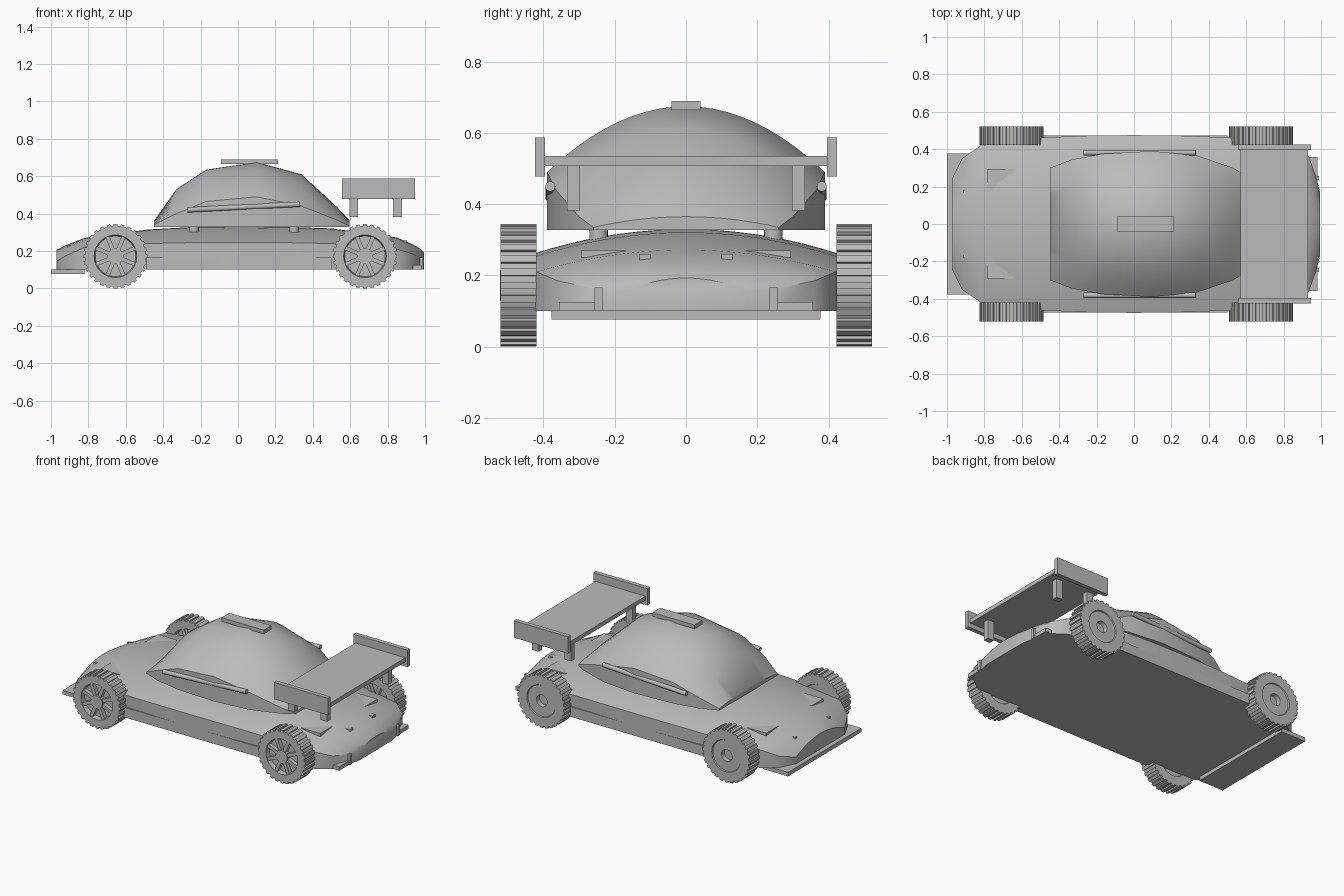
import bpy, bmesh, math
from mathutils import Matrix, Vector

if "Cube" in bpy.data.objects:
    bpy.data.objects.remove(bpy.data.objects["Cube"])

GREY = (0.5, 0.5, 0.5, 1)
mat = bpy.data.materials.new("plain grey")
mat.use_nodes = True
mat.diffuse_color = GREY
mat.node_tree.nodes["Principled BSDF"].inputs["Base Color"].default_value = GREY


def finish(name, bm, smooth=None):
    bmesh.ops.recalc_face_normals(bm, faces=bm.faces)
    me = bpy.data.meshes.new(name)
    bm.to_mesh(me)
    bm.free()
    me.materials.append(mat)
    ob = bpy.data.objects.new(name, me)
    bpy.context.collection.objects.link(ob)
    if smooth:
        bpy.ops.object.select_all(action='DESELECT')
        ob.select_set(True)
        bpy.context.view_layer.objects.active = ob
        bpy.ops.object.shade_smooth_by_angle(angle=math.radians(smooth))
    return ob


def add_box(bm, x, y, z, turn=None):
    """Box from (low, high) ranges, optionally transformed."""
    size = [b - a for a, b in (x, y, z)]
    mid = [(a + b) / 2 for a, b in (x, y, z)]
    m = Matrix.Translation(mid) @ Matrix.Diagonal((*size, 1))
    bmesh.ops.create_cube(bm, size=1, matrix=turn @ m if turn else m)


def box(name, x, y, z):
    bm = bmesh.new()
    add_box(bm, x, y, z)
    return finish(name, bm)


def pair(name, x, y, z):
    """The same box on both sides of the car."""
    box("left_" + name, x, y, z)
    box("right_" + name, x, (-y[1], -y[0]), z)


def loft(name, base, stations, smooth, n=20):
    """Shell with upright sides and a parabolic top: x, half width, shoulder, crest."""
    bm = bmesh.new()
    rings = []
    for x, w, s, h in stations:
        ring = [bm.verts.new((x, -w, base))]
        for i in range(n + 1):
            t = 2 * i / n - 1
            ring.append(bm.verts.new((x, w * t, h - (h - s) * t * t)))
        ring.append(bm.verts.new((x, w, base)))
        rings.append(ring)
    for a, b in zip(rings, rings[1:]):
        for i in range(len(a)):
            j = (i + 1) % len(a)
            bm.faces.new((a[i], a[j], b[j], b[i]))
    bm.faces.new(rings[0])
    bm.faces.new(rings[-1])
    return finish(name, bm, smooth)


def rod(name, a, b, r, sides=16):
    a, b = Vector(a), Vector(b)
    d = b - a
    bm = bmesh.new()
    m = Matrix.Translation((a + b) / 2) @ d.to_track_quat('Z', 'Y').to_matrix().to_4x4()
    bmesh.ops.create_cone(bm, cap_ends=True, segments=sides, radius1=r, radius2=r,
                          depth=d.length, matrix=m)
    return finish(name, bm, 40)


# Body shell and canopy
loft("body", 0.1, [
    (-0.97, 0.25, 0.145, 0.205), (-0.92, 0.35, 0.175, 0.232), (-0.82, 0.42, 0.22, 0.27),
    (-0.48, 0.463, 0.24, 0.315), (-0.25, 0.472, 0.245, 0.328), (0, 0.475, 0.245, 0.33),
    (0.25, 0.472, 0.245, 0.329), (0.5, 0.463, 0.24, 0.321), (0.85, 0.42, 0.21, 0.272),
    (0.935, 0.36, 0.185, 0.235), (0.975, 0.25, 0.162, 0.212), (0.995, 0.17, 0.155, 0.193)], 35)
loft("canopy", 0.328, [
    (-0.45, 0.30, 0.34, 0.36), (-0.33, 0.345, 0.40, 0.53), (-0.17, 0.375, 0.465, 0.635),
    (0.1, 0.39, 0.49, 0.675), (0.34, 0.365, 0.44, 0.61), (0.53, 0.30, 0.365, 0.435),
    (0.595, 0.26, 0.335, 0.365)], 40)
box("roof_plate", (-0.09, 0.215), (-0.04, 0.04), (0.665, 0.69))

# Canopy posts and side rods
for side, s in (("left", 1), ("right", -1)):
    for end, x in (("front", -0.235), ("rear", 0.3)):
        rod(f"{side}_{end}_post", (x, s * 0.245, 0.28), (x, s * 0.245, 0.335), 0.026)
    rod(side + "_side_rod", (-0.27, s * 0.381, 0.42), (0.33, s * 0.381, 0.45), 0.014)

# Skirts, splitter and diffuser
pair("skirt", (-0.49, 0.5), (0.44, 0.474), (0.1, 0.165))
box("splitter", (-1, -0.82), (-0.378, 0.378), (0.076, 0.102))
box("diffuser", (0.88, 0.98), (-0.357, 0.357), (0.1, 0.125))
pair("diffuser_fin", (0.9, 0.988), (0.235, 0.257), (0.1, 0.166))

# Hood and tail panels, small lamps
pair("hood_panel", (-0.785, -0.645), (0.17, 0.295), (0.245, 0.268))
pair("tail_panel", (0.66, 0.8), (0.17, 0.295), (0.25, 0.27))
pair("nose_lamp", (-0.915, -0.895), (0.165, 0.18), (0.2, 0.232))
pair("tail_lamp", (0.86, 0.9), (0.1, 0.13), (0.22, 0.26))

# Rear wing
box("wing", (0.57, 0.93), (-0.41, 0.41), (0.508, 0.535))
pair("wing_endplate", (0.555, 0.945), (0.396, 0.424), (0.478, 0.588))
for end, x in (("front", 0.595), ("rear", 0.83)):
    pair(end + "_wing_strut", (x, x + 0.046), (0.297, 0.334), (0.382, 0.515))


def wheel(name, x, y):
    """Tyre, dished rim with spokes toward -y, flat back with a hub bore."""
    place = Matrix.Translation((x, y, 0.172))
    bm = bmesh.new()
    profile = [(0.0, -0.02), (0.108, -0.02), (0.114, -0.05), (0.163, -0.05), (0.163, 0.05),
               (0.104, 0.05), (0.1, 0.044), (0.038, 0.044), (0.036, 0.015), (0.0, 0.015)]
    vs = [bm.verts.new((r, h, 0)) for r, h in profile]
    es = [bm.edges.new(e) for e in zip(vs, vs[1:])]
    bmesh.ops.spin(bm, geom=vs + es, cent=(0, 0, 0), axis=(0, 1, 0), angle=math.tau,
                   steps=48, use_duplicate=False)
    bmesh.ops.remove_doubles(bm, verts=bm.verts, dist=0.0005)
    bmesh.ops.transform(bm, matrix=place, verts=bm.verts)
    finish(name + "_tyre", bm, 30)
    bm = bmesh.new()
    for i in range(28):
        turn = place @ Matrix.Rotation(math.tau * i / 28, 4, 'Y')
        add_box(bm, (-0.010, 0.010), (-0.05, 0.05), (0.155, 0.172), turn)
    finish(name + "_treads", bm)
    bm = bmesh.new()
    for i in range(8):
        turn = place @ Matrix.Rotation(math.tau * (i + 0.5) / 8, 4, 'Y')
        add_box(bm, (-0.011, 0.011), (-0.046, -0.015), (0.03, 0.112), turn)
    finish(name + "_spokes", bm)
    rod(name + "_hub", (x, y - 0.052, 0.172), (x, y - 0.015, 0.172), 0.042, 24)


for end, x in (("front", -0.655), ("rear", 0.679)):
    for side, y in (("left", 0.472), ("right", -0.47)):
        wheel(f"{end}_{side}_wheel", x, y)
